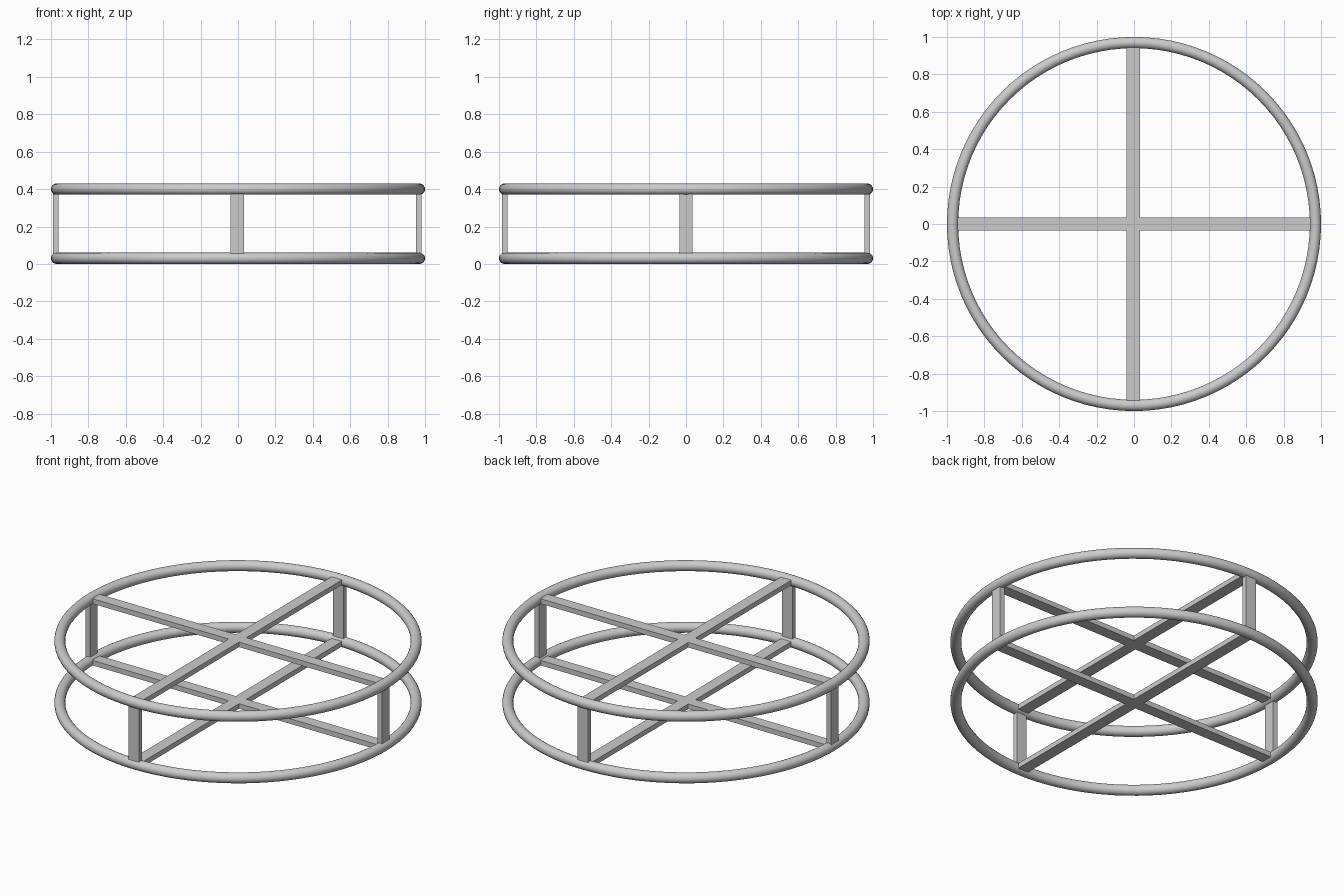
import bpy
from math import radians, sin, cos, pi

cube = bpy.data.objects.get("Cube")
if cube:
    bpy.data.objects.remove(cube, do_unlink=True)

RING_R, TUBE_R = 0.97, 0.03
LEVELS = {"lower": 0.03, "upper": 0.40}
WIDTH, THICK = 0.07, 0.03
SHIFT_X = -0.004

grey = bpy.data.materials.new("light_grey")
grey.use_nodes = True
colour = (0.6, 0.6, 0.6, 1)
grey.diffuse_color = colour
grey.node_tree.nodes["Principled BSDF"].inputs["Base Color"].default_value = colour


def finish(name):
    obj = bpy.context.object
    obj.name = name
    obj.data.materials.append(grey)
    return obj


def box(name, size, location, turn=0):
    bpy.ops.mesh.primitive_cube_add(size=1, location=location, rotation=(0, 0, turn))
    obj = finish(name)
    obj.scale = size
    return obj


# Two round tube rings, each braced by a flat cross
for level, z in LEVELS.items():
    bpy.ops.mesh.primitive_torus_add(
        major_radius=RING_R, minor_radius=TUBE_R,
        major_segments=96, minor_segments=20, location=(0, 0, z))
    finish(level + "_ring")
    bpy.ops.object.shade_smooth_by_angle(angle=radians(40))
    for label, turn in (("side", 0), ("front", pi / 2)):
        box(f"{level}_{label}_crossbar", (2 * RING_R, WIDTH, THICK),
            (SHIFT_X, 0, z), turn)

# Four flat posts joining the rings
low, high = LEVELS.values()
for i, side in enumerate(("left", "back", "right", "front")):
    a = i * pi / 2
    box(side + "_post", (THICK, WIDTH, high - low),
        (RING_R * cos(a) + SHIFT_X, RING_R * sin(a), (low + high) / 2), a)
